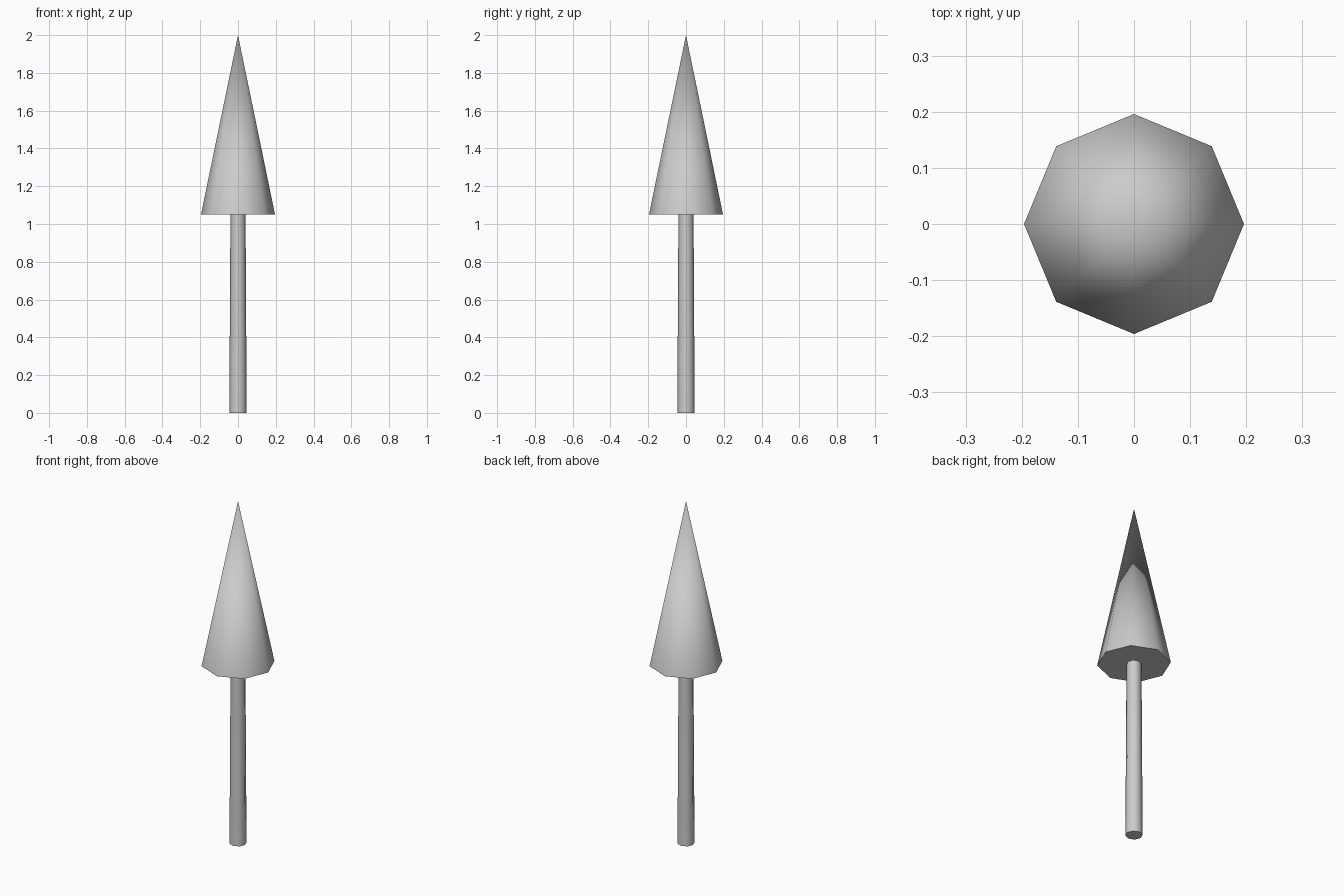
import bpy, math

if "Cube" in bpy.data.objects:
    bpy.data.objects.remove(bpy.data.objects["Cube"])


def tapered(name, r_bottom, r_top, z0, z1, sides=8):
    """Upright tapered prism, smooth around the side with a crisp rim."""
    bpy.ops.mesh.primitive_cone_add(vertices=sides, radius1=r_bottom, radius2=r_top,
                                    depth=z1 - z0, location=(0, 0, (z0 + z1) / 2))
    obj = bpy.context.object
    obj.name = name
    bpy.ops.object.shade_smooth_by_angle(angle=math.radians(60))
    return obj


# Slender trunk, slightly narrower at the top
tapered("trunk", 0.046, 0.04, 0.0, 1.05)

# Pointed foliage cone
tapered("foliage", 0.196, 0.0, 1.05, 2.0)
